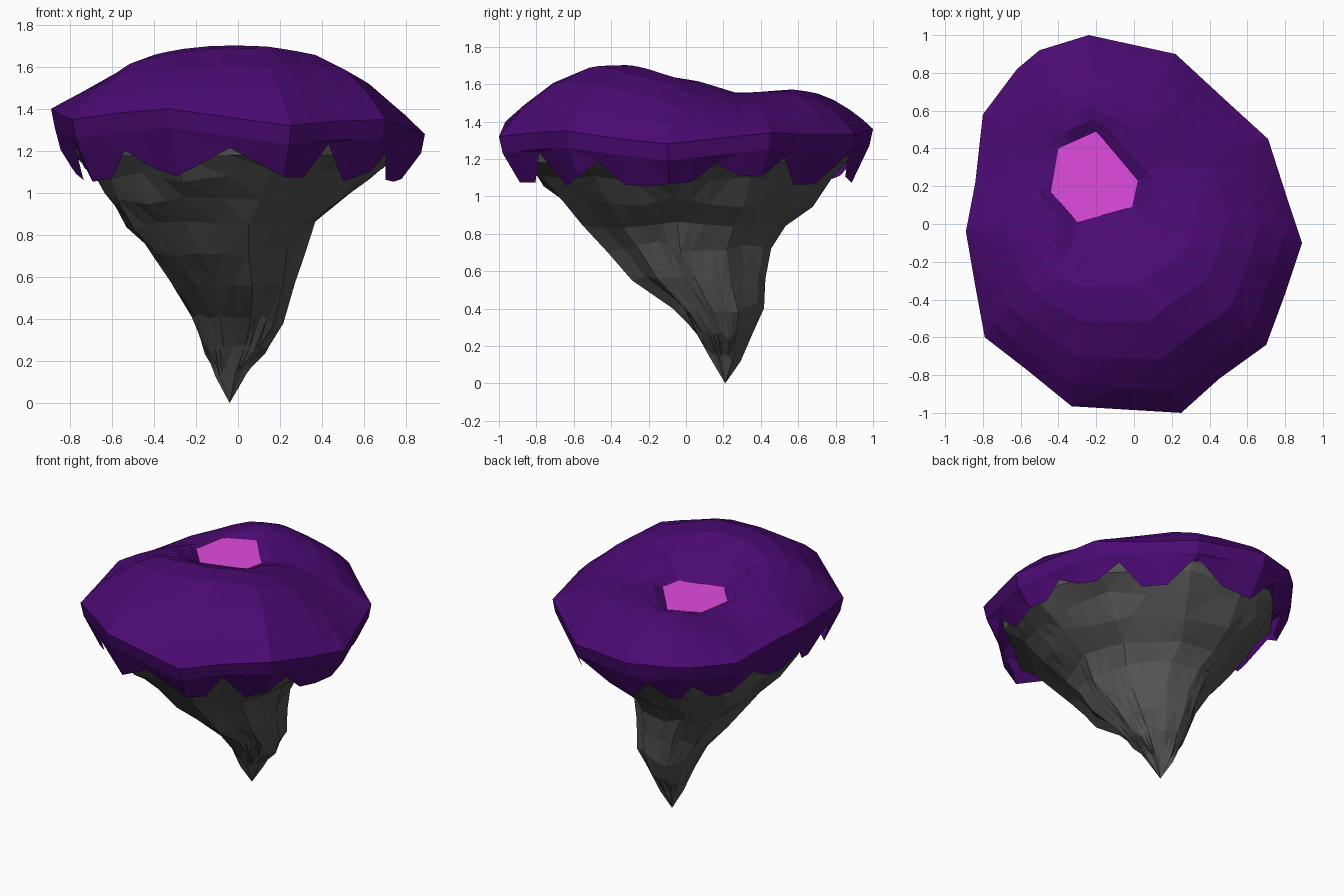
import bpy, bmesh, math, random
from mathutils import Vector

if "Cube" in bpy.data.objects:
    bpy.data.objects.remove(bpy.data.objects["Cube"])

random.seed(4)


def material(name, rgb):
    m = bpy.data.materials.new(name)
    m.diffuse_color = (*rgb, 1)
    m.use_nodes = True
    m.node_tree.nodes["Principled BSDF"].inputs["Base Color"].default_value = m.diffuse_color
    return m


def interp(table, v):
    for (a, za), (b, zb) in zip(table, table[1:]):
        if v <= b:
            return za + (zb - za) * max(0, (v - a) / (b - a))
    return table[-1][1]


def loft(name, rings, mat, cap_first=False, cap_last=False):
    """Skin equal-length closed rings into one faceted object."""
    bm = bmesh.new()
    loops = [[bm.verts.new(p) for p in r] for r in rings]
    n = len(loops[0])
    for lo, hi in zip(loops, loops[1:]):
        for i in range(n):
            j = (i + 1) % n
            bm.faces.new((lo[i], lo[j], hi[j], hi[i]))
    if cap_first:
        bm.faces.new(loops[0][::-1])
    if cap_last:
        bm.faces.new(loops[-1])
    bmesh.ops.remove_doubles(bm, verts=bm.verts, dist=0.0005)
    bmesh.ops.triangulate(bm, faces=bm.faces)
    bmesh.ops.recalc_face_normals(bm, faces=bm.faces)
    me = bpy.data.meshes.new(name)
    bm.to_mesh(me)
    bm.free()
    me.materials.append(mat)
    ob = bpy.data.objects.new(name, me)
    bpy.context.collection.objects.link(ob)
    return ob


def ray_to_outline(c, d, poly):
    """Point where a ray from c along d leaves a convex polygon."""
    best = None
    for a, b in zip(poly, poly[1:] + poly[:1]):
        e = (b[0] - a[0], b[1] - a[1])
        den = d[0] * e[1] - d[1] * e[0]
        if abs(den) < 1e-9:
            continue
        w = (a[0] - c[0], a[1] - c[1])
        t = (w[0] * e[1] - w[1] * e[0]) / den
        s = (w[0] * d[1] - w[1] * d[0]) / den
        if t > 0 and -1e-6 <= s <= 1 + 1e-6 and (best is None or t < best):
            best = t
    return c[0] + d[0] * best, c[1] + d[1] * best


# Rim of the turf, counterclockwise
corners = [(.89, -.10, 1.28), (.80, .17, 1.31), (.71, .45, 1.34), (.48, .66, 1.33),
           (.22, .90, 1.33), (-.24, 1.0, 1.36), (-.50, .92, 1.37), (-.62, .82, 1.36),
           (-.80, .58, 1.35), (-.84, .22, 1.38), (-.89, -.04, 1.40), (-.84, -.33, 1.37),
           (-.79, -.60, 1.35), (-.57, -.77, 1.38), (-.33, -.965, 1.40), (.25, -1.0, 1.32),
           (.45, -.82, 1.34), (.70, -.64, 1.35), (.80, -.37, 1.31)]
rim = []
for a, b in zip(corners, corners[1:] + corners[:1]):
    rim += [Vector(a), (Vector(a) + Vector(b)) / 2]
N = len(rim)
outline = [(p.x, p.y) for p in rim]
heights = [p.z for p in rim]

# Turf height over the plan: a crest profile falling off towards the rim
crest = [(-1, 1.74), (-.46, 1.735), (-.17, 1.685), (.07, 1.62), (.3, 1.56),
         (.43, 1.58), (.74, 1.66), (1, 1.68)]


def turf_z(x, y, rim_z):
    edge = ray_to_outline((0, 0), (x, y), outline)
    r = min(1, math.hypot(x, y) / math.hypot(*edge))
    top = interp(crest, y) - .1 * x * x
    return rim_z + (top - rim_z) * (1 - r ** 3.3)


# Turf: skirt teeth, belly, rim, dome rings, pool hole
hole = [(.09, .25), (-.19, .57), (-.46, .44), (-.50, .16), (-.31, -.05), (.05, .06)]
pool = [(.02, .23), (-.20, .49), (-.40, .40), (-.44, .17), (-.30, .01), (-.01, .09)]
centre = (-.2, .25)
POOL_Z = 1.525

teeth, belly = [], []
for i, p in enumerate(rim):
    up = i % 3 == 2
    z = random.uniform(1.17, 1.24) if up else random.uniform(1.05, 1.12)
    s = .865 + .5 * (z - 1.05) + random.uniform(0, .015)
    teeth.append((p.x * s, p.y * s, z))
    belly.append((p.x * .98, p.y * .98, p.z - .09))
turf_rings = [teeth, belly, rim]
dirs = [(p.x - centre[0], p.y - centre[1]) for p in rim]
lip = [ray_to_outline(centre, d, hole) for d in dirs]
for t in (.88, .72, .52, .33, .15, 0):
    ring = []
    for p, h in zip(rim, lip):
        x, y = h[0] + (p.x - h[0]) * t, h[1] + (p.y - h[1]) * t
        ring.append((x, y, min(turf_z(x, y, p.z), 1.555 + .45 * t)))
    turf_rings.append(ring)
turf_rings.append([(*ray_to_outline(centre, d, pool), POOL_Z - .005) for d in dirs])
loft("turf_cap", turf_rings, material("purple", (.07, .003, .17)))

# Pool surface
loft("pool", [[(x, y, POOL_Z - .01) for x, y in pool],
              [(x, y, POOL_Z) for x, y in pool]],
     material("pink", (.75, .07, .75)), cap_first=True, cap_last=True)

# Rock: z, x range, y range of each level
levels = [(0, -.04, -.04, .21, .21), (.14, -.11, .04, .13, .29),
          (.26, -.17, .15, .05, .355), (.40, -.22, .22, -.07, .41),
          (.55, -.30, .275, -.28, .435), (.73, -.42, .32, -.43, .46),
          (.85, -.55, .38, -.54, .55), (.97, -.63, .53, -.67, .68),
          (1.08, -.68, .64, -.78, .79), (1.18, -.78, .76, -.87, .86),
          (1.25, -.79, .77, -.88, .87)]
rock_rings = []
for k, (z, x0, x1, y0, y1) in enumerate(levels):
    cx, cy, rx, ry = (x0 + x1) / 2, (y0 + y1) / 2, (x1 - x0) / 2, (y1 - y0) / 2
    rough = 1 if 0 < k < 9 else 0
    jit = [1 + rough * random.uniform(-.04, .03) for _ in rim]
    lift = [rough * random.uniform(-.03, .03) for _ in rim]
    for i in range(1, N, 2):        # wider facets: odd points follow neighbours
        jit[i] = (jit[i - 1] + jit[(i + 1) % N]) / 2
        lift[i] = (lift[i - 1] + lift[(i + 1) % N]) / 2
    rock_rings.append([(cx + p.x / .89 * rx * j, cy + p.y * ry * j, z + d)
                       for p, j, d in zip(rim, jit, lift)])
loft("rock_base", rock_rings, material("dark_grey", (.085, .085, .085)), cap_last=True)
